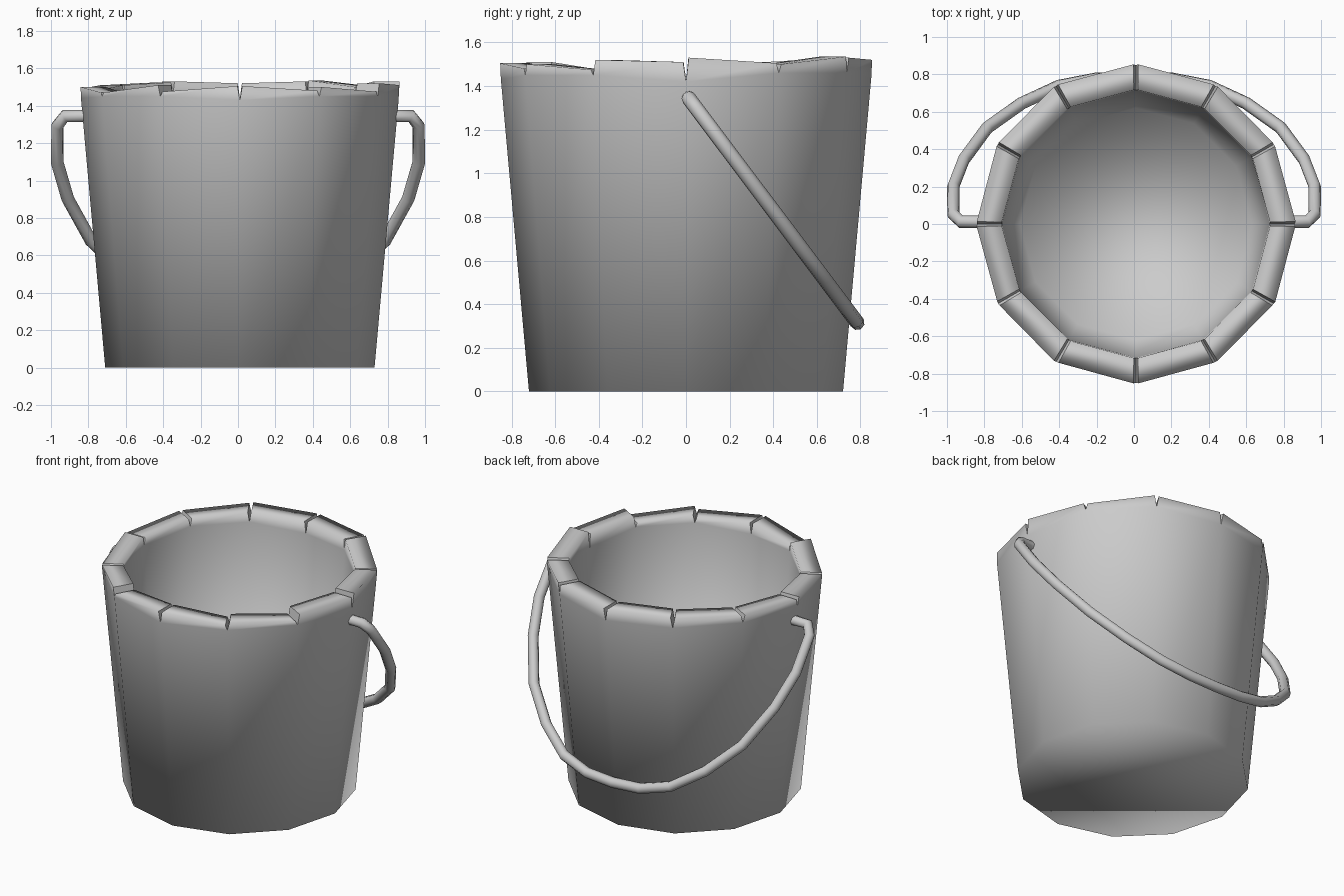
import bpy, bmesh
from math import cos, sin, radians
from mathutils import Vector

if "Cube" in bpy.data.objects:
    bpy.data.objects.remove(bpy.data.objects["Cube"])

SIDES = 12
CX = 0.01

# top heights of each stave (start, end), counter-clockwise from +x
TOPS = [(1.53, 1.505), (1.50, 1.535), (1.53, 1.52), (1.52, 1.53),
        (1.525, 1.51), (1.51, 1.49), (1.50, 1.47), (1.47, 1.51),
        (1.475, 1.505), (1.505, 1.48), (1.50, 1.475), (1.52, 1.51)]
# depth of the notch at each seam between staves
SEAMS = [1.42, 1.46, 1.46, 1.44, 1.46, 1.46, 1.44, 1.45, 1.45, 1.43, 1.45, 1.45]


def polar(r, i, z):
    a = radians(360 / SIDES * i)
    return Vector((CX + r * cos(a), r * sin(a), z))


def outer_r(z):
    return 0.72 + 0.135 * z / 1.5


# bucket: twelve tapered staves with uneven tops, and a floor
bm = bmesh.new()
base = [bm.verts.new(polar(0.72, i, 0)) for i in range(SIDES)]
rim_out = [bm.verts.new(polar(outer_r(z), i, z)) for i, z in enumerate(SEAMS)]
rim_in = [bm.verts.new(polar(0.715, i, z)) for i, z in enumerate(SEAMS)]
floor = [bm.verts.new(polar(0.62, i, 0.1)) for i in range(SIDES)]
bm.faces.new(base[::-1])
bm.faces.new(floor)
notches = []
for i, (za, zb) in enumerate(TOPS):
    j = (i + 1) % SIDES
    gap = 0.03

    def corner(r_of, s, z):
        p, q = polar(r_of(z), i, z), polar(r_of(z), i + 1, z)
        return bm.verts.new(p.lerp(q, s))

    oa, ob = corner(outer_r, gap, za), corner(outer_r, 1 - gap, zb)
    ia = corner(lambda z: 0.72, gap, za)
    ib = corner(lambda z: 0.72, 1 - gap, zb)
    bm.faces.new((base[i], base[j], rim_out[j], rim_out[i]))
    bm.faces.new((rim_out[i], rim_out[j], ob, oa))
    bm.faces.new((oa, ob, ib, ia))
    bm.faces.new((ia, ib, rim_in[j], rim_in[i]))
    bm.faces.new((rim_in[i], rim_in[j], floor[j], floor[i]))
    notches.append(bm.faces.new((rim_out[i], oa, ia, rim_in[i])))
    notches.append(bm.faces.new((rim_out[j], rim_in[j], ib, ob)))
for f in bm.faces:
    f.smooth = True
for f in notches:
    for e in f.edges:
        e.smooth = False
bmesh.ops.recalc_face_normals(bm, faces=bm.faces)
mesh = bpy.data.meshes.new("bucket")
bm.to_mesh(mesh)
bm.free()
bpy.context.collection.objects.link(bpy.data.objects.new("bucket", mesh))

# handle: half outline as (x, distance along the slope), mirrored in x
HALF = [(0.80, 0.0), (0.925, 0.0), (0.965, 0.05), (0.967, 0.24), (0.91, 0.43),
        (0.785, 0.65), (0.60, 0.82), (0.40, 0.94), (0.20, 0.99)]
outline = HALF + [(0.0, 1.0)] + [(-x, t) for x, t in reversed(HALF)]
curve = bpy.data.curves.new("handle", "CURVE")
curve.dimensions = "3D"
curve.bevel_depth = 0.034
curve.bevel_resolution = 2
curve.use_fill_caps = True
spline = curve.splines.new("POLY")
spline.points.add(len(outline) - 1)
for pt, (x, t) in zip(spline.points, outline):
    pt.co = (x, 0.012 + 0.773 * t, 1.345 - 1.03 * t, 1)
spline.use_smooth = True
handle = bpy.data.objects.new("handle", curve)
bpy.context.collection.objects.link(handle)
bpy.context.view_layer.objects.active = handle
handle.select_set(True)
bpy.ops.object.convert(target="MESH")
bpy.ops.object.shade_smooth_by_angle(angle=radians(60))
